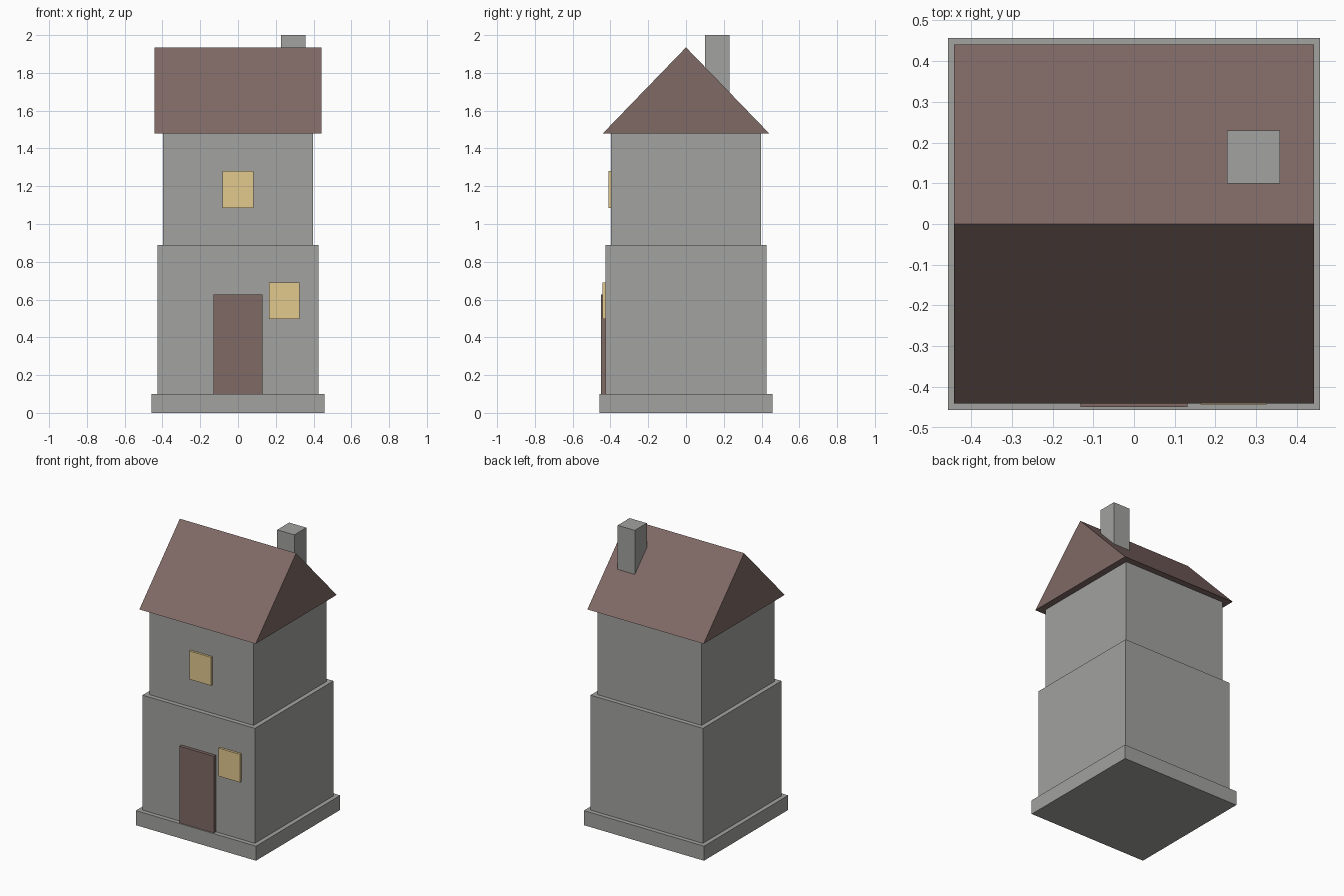
import bpy
import bmesh

if "Cube" in bpy.data.objects:
    bpy.data.objects.remove(bpy.data.objects["Cube"])


def material(name, rgb):
    m = bpy.data.materials.new(name)
    m.diffuse_color = (*rgb, 1.0)
    m.use_nodes = True
    m.node_tree.nodes["Principled BSDF"].inputs["Base Color"].default_value = m.diffuse_color
    return m


stone = material("grey_stone", (0.36, 0.36, 0.35))
brown = material("dull_brown", (0.215, 0.143, 0.130))
glow = material("warm_yellow", (0.76, 0.58, 0.27))


def finish(name, bm, mat):
    bmesh.ops.recalc_face_normals(bm, faces=bm.faces)
    mesh = bpy.data.meshes.new(name)
    bm.to_mesh(mesh)
    bm.free()
    mesh.materials.append(mat)
    obj = bpy.data.objects.new(name, mesh)
    bpy.context.collection.objects.link(obj)
    return obj


def box(name, x, y, z, mat):
    """Box spanning the given (low, high) ranges."""
    bm = bmesh.new()
    bmesh.ops.create_cube(bm, size=1)
    for v in bm.verts:
        v.co = [r[0] if c < 0 else r[1] for c, r in zip(v.co, (x, y, z))]
    return finish(name, bm, mat)


def storey(name, half, z):
    return box(name, (-half, half), (-half, half), z, stone)


# Stone body, stepping in as it rises
storey("plinth", 0.457, (0, 0.10))
storey("lower_storey", 0.427, (0.10, 0.89))
storey("upper_storey", 0.396, (0.89, 1.48))

# Gabled roof: triangle profile extruded along x
bm = bmesh.new()
profile = [(-0.44, 1.48), (0.44, 1.48), (0.0, 1.935)]
gable = bm.faces.new([bm.verts.new((-0.442, y, z)) for y, z in profile])
ext = bmesh.ops.extrude_face_region(bm, geom=[gable], use_keep_orig=True)
moved = [g for g in ext["geom"] if isinstance(g, bmesh.types.BMVert)]
bmesh.ops.translate(bm, verts=moved, vec=(0.884, 0, 0))
finish("roof", bm, brown)

# Chimney rising from the rear slope
box("chimney", (0.228, 0.358), (0.10, 0.23), (1.60, 2.0), stone)

# Door and windows standing slightly proud of the front wall
box("door", (-0.131, 0.131), (-0.449, -0.42), (0.10, 0.627), brown)
box("lower_window", (0.163, 0.325), (-0.443, -0.42), (0.497, 0.69), glow)
box("upper_window", (-0.082, 0.082), (-0.411, -0.39), (1.085, 1.28), glow)
